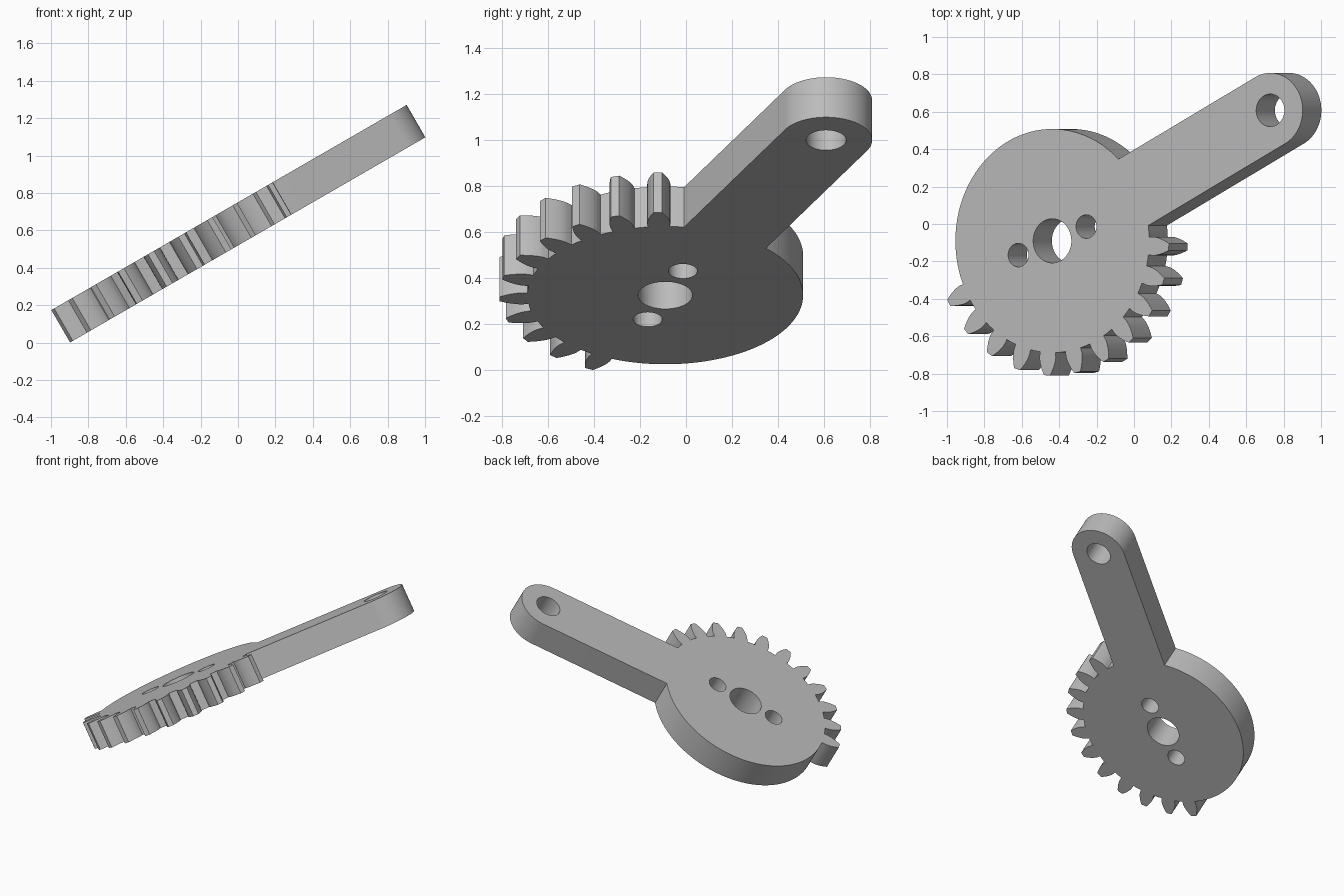
import bpy
import bmesh
from math import cos, sin, tan, acos, asin, pi, radians, sqrt
from mathutils import Matrix, Vector

cube = bpy.data.objects.get("Cube")
if cube:
    bpy.data.objects.remove(cube, do_unlink=True)

# Main dimensions, in the plane of the plate
HUB = Vector((0.65, -0.09))
ARM_ANGLE = radians(27.4)
ARM_LENGTH = 1.516
ARM_RADIUS = 0.2
THICKNESS = 0.2
TILT = radians(30)
ROOT, PITCH, TIP = 0.598, 0.663, 0.72
TEETH_IN_FULL_GEAR, TEETH = 24, 11


def polar(center, radius, angle):
    return center + Vector((cos(angle), sin(angle))) * radius


def arc(center, radius, start, end, steps):
    return [polar(center, radius, start + (end - start) * i / steps)
            for i in range(steps + 1)]


def tooth_half_angle(radius):
    """Half the angular width of an involute tooth at a radius."""
    pressure = radians(20)
    base = PITCH * cos(pressure)
    phi = acos(min(1, base / radius))
    return (pi / (2 * TEETH_IN_FULL_GEAR)
            + tan(pressure) - pressure - tan(phi) + phi)


def tooth(angle):
    """Outline of one tooth, root to tip and back to root."""
    radii = [ROOT] + [0.623 + (TIP - 0.623) * i / 6 for i in range(7)]
    rising = [polar(HUB, r, angle - tooth_half_angle(r)) for r in radii]
    falling = [polar(HUB, r, angle + tooth_half_angle(r)) for r in reversed(radii)]
    return rising + falling


# Outer outline: plain rim, toothed rim, then round the arm end
arm_end = polar(HUB, ARM_LENGTH, ARM_ANGLE)
arm_spread = asin(ARM_RADIUS / ROOT)
first_tooth = ARM_ANGLE + pi
tooth_step = 2 * pi / TEETH_IN_FULL_GEAR
root_half = tooth_half_angle(ROOT)

outline = arc(HUB, ROOT, ARM_ANGLE + arm_spread, first_tooth - root_half, 64)[:-1]
for i in range(TEETH):
    center_angle = first_tooth + i * tooth_step
    outline += tooth(center_angle)
    if i < TEETH - 1:
        outline.append(polar(HUB, ROOT, center_angle + tooth_step / 2))
last_root = first_tooth + (TEETH - 1) * tooth_step + root_half
outline += arc(HUB, ROOT, last_root, ARM_ANGLE - arm_spread + 2 * pi, 5)[1:]
outline += arc(arm_end, ARM_RADIUS, ARM_ANGLE - pi / 2, ARM_ANGLE + pi / 2, 32)

# Shaft hole, two screw holes and the arm pivot hole
screw_angle = radians(20)
holes = [(HUB, 0.118),
         (polar(HUB, 0.223, screw_angle), 0.063),
         (polar(HUB, 0.223, screw_angle + pi), 0.063),
         (arm_end, 0.087)]
loops = [outline] + [arc(c, r, 0, 2 * pi, 48)[:-1] for c, r in holes]

# Fill the profile and extrude it to a plate
bm = bmesh.new()
edges = []
for loop in loops:
    verts = [bm.verts.new((p.x, p.y, 0)) for p in loop]
    edges += [bm.edges.new((v, verts[i - 1])) for i, v in enumerate(verts)]
bmesh.ops.triangle_fill(bm, edges=edges, use_beauty=True, normal=(0, 0, 1))
extruded = bmesh.ops.extrude_face_region(bm, geom=bm.faces[:], use_keep_orig=True)
top = [g for g in extruded["geom"] if isinstance(g, bmesh.types.BMVert)]
bmesh.ops.translate(bm, verts=top, vec=(0, 0, THICKNESS))
bmesh.ops.recalc_face_normals(bm, faces=bm.faces[:])

# Tilt the plate so its toothed end rests on the ground
bm.transform(Matrix.Translation((-0.9, 0, 0)) @ Matrix.Rotation(-TILT, 4, "Y"))

mesh = bpy.data.meshes.new("sector_gear_arm")
bm.to_mesh(mesh)
bm.free()
gear_arm = bpy.data.objects.new("sector_gear_arm", mesh)
bpy.context.collection.objects.link(gear_arm)

# Plain grey finish
grey = bpy.data.materials.new("plain_grey")
grey.use_nodes = True
color = (0.5, 0.5, 0.5, 1)
grey.diffuse_color = color
grey.node_tree.nodes["Principled BSDF"].inputs["Base Color"].default_value = color
mesh.materials.append(grey)

bpy.ops.object.select_all(action="DESELECT")
gear_arm.select_set(True)
bpy.context.view_layer.objects.active = gear_arm
bpy.ops.object.shade_smooth_by_angle(angle=radians(30))
